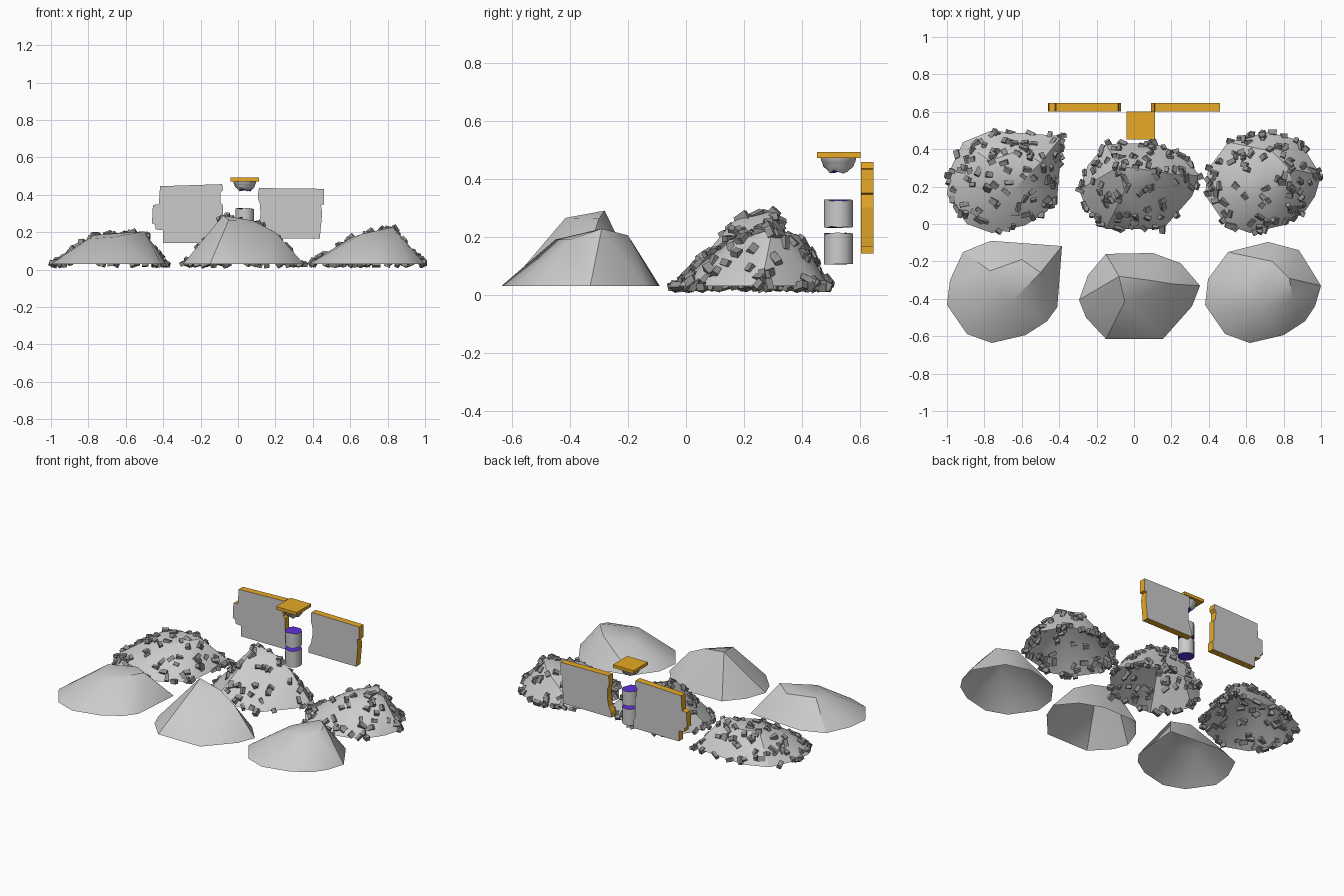
import bpy, bmesh, math, random
from mathutils import Matrix, Vector, Euler

if "Cube" in bpy.data.objects:
    bpy.data.objects.remove(bpy.data.objects["Cube"])

random.seed(7)


def material(name, r, g, b):
    m = bpy.data.materials.new(name)
    m.diffuse_color = (r, g, b, 1)
    m.use_nodes = True
    m.node_tree.nodes["Principled BSDF"].inputs["Base Color"].default_value = m.diffuse_color
    return m


GREY = material("plain_grey", 0.8, 0.8, 0.8)
ORANGE = material("orange_stone", 0.8, 0.4, 0.02)
INDIGO = material("indigo_core", 0.12, 0.03, 0.7)
ROCK = material("dark_rock", 0.28, 0.28, 0.28)


def finish(name, bm, mats=(), smooth=None):
    me = bpy.data.meshes.new(name)
    bm.to_mesh(me)
    bm.free()
    ob = bpy.data.objects.new(name, me)
    bpy.context.collection.objects.link(ob)
    for m in mats:
        me.materials.append(m)
    if smooth:
        bpy.ops.object.select_all(action='DESELECT')
        ob.select_set(True)
        bpy.context.view_layer.objects.active = ob
        bpy.ops.object.shade_smooth_by_angle(angle=math.radians(smooth))
    return ob


# Mounds: a base outline and a few summit points wrapped in a hull, open below
def mound(name, base, tops, dy):
    bm = bmesh.new()
    for x, y in base:
        bm.verts.new((x, y + dy, 0.03))
    for x, y, z in tops:
        bm.verts.new((x, y + dy, z))
    bmesh.ops.convex_hull(bm, input=bm.verts[:])
    bmesh.ops.recalc_face_normals(bm, faces=bm.faces[:])
    under = [f for f in bm.faces if all(v.co.z < 0.031 for v in f.verts)]
    bmesh.ops.delete(bm, geom=under, context='FACES')
    bmesh.ops.delete(bm, geom=[v for v in bm.verts if not v.link_faces], context='VERTS')
    return finish(name, bm, smooth=30)


# Rubble: small blocks strewn over a mound's surface and along its rim
def rubble(name, hill, count, rim):
    me = hill.data
    tris = [([me.vertices[i].co for i in p.vertices], p.normal) for p in me.polygons]
    areas = [p.area for p in me.polygons]
    low = [[me.vertices[i].co for i in e.vertices] for e in me.edges
           if all(me.vertices[i].co.z < 0.031 for i in e.vertices)]
    spots = []
    for (a, b, c), n in random.choices(tris, areas, k=count):
        u, v = random.random(), random.random()
        if u + v > 1:
            u, v = 1 - u, 1 - v
        spots.append((a + (b - a) * u + (c - a) * v, n))
    for a, b in random.choices(low, [(a - b).length for a, b in low], k=rim):
        spots.append((a.lerp(b, random.random()), Vector((0, 0, 1))))
    bm = bmesh.new()
    for p, n in spots:
        size = Matrix.Diagonal((random.uniform(.03, .05), random.uniform(.02, .03),
                                random.uniform(.02, .03), 1))
        tilt = Euler((random.uniform(-.5, .5), random.uniform(-.5, .5),
                      random.uniform(0, 6.28))).to_matrix().to_4x4()
        turn = Vector((0, 0, 1)).rotation_difference(n).to_matrix().to_4x4()
        bmesh.ops.create_cube(bm, size=1, matrix=Matrix.Translation(p) @ turn @ tilt @ size)
    for v in bm.verts:
        v.co.z = max(v.co.z, 0)
    finish(name, bm, [ROCK])


MOUNDS = {
    "left": ([(-.765, -.09), (-.385, -.118), (-.41, -.444), (-.465, -.52), (-.58, -.594),
              (-.76, -.636), (-.893, -.588), (-1, -.433), (-.984, -.30), (-.914, -.15)],
             [(-.80, -.38, .165), (-.77, -.25, .185), (-.50, -.26, .205),
              (-.60, -.19, .19), (-.66, -.42, .175)]),
    "centre": ([(-.15, -.16), (.10, -.155), (.25, -.21), (.353, -.33), (.31, -.44),
                (.155, -.615), (-.15, -.615), (-.257, -.50), (-.294, -.406), (-.246, -.273)],
               [(-.08, -.28, .29), (-.05, -.415, .265), (.08, -.30, .262), (.2, -.32, .2)]),
    "right": ([(.717, -.096), (.882, -.14), (1, -.33), (.968, -.44), (.914, -.52), (.80, -.594),
               (.62, -.636), (.487, -.588), (.38, -.433), (.396, -.294), (.503, -.15)],
              [(.83, -.29, .228), (.60, -.30, .17), (.66, -.45, .19),
               (.74, -.20, .205), (.85, -.40, .19)]),
}
for side, (base, tops) in MOUNDS.items():
    mound("front_mound_" + side, base, tops, 0)
    hill = mound("back_mound_" + side, base, tops, 0.588)
    rubble("rubble_" + side, hill, 78, 18)


# Broken column: stacked rings with ragged ends and indigo break surfaces
def drum(name, rings, sides=12, cx=0.036, cy=0.525):
    bm = bmesh.new()
    loops = []
    for r, z, rough in rings:
        loops.append([bm.verts.new((cx + r * math.cos(i * math.tau / sides),
                                    cy + r * math.sin(i * math.tau / sides),
                                    z + random.uniform(-rough, rough)))
                      for i in range(sides)])
    for lo, hi in zip(loops, loops[1:]):
        for i in range(sides):
            j = (i + 1) % sides
            bm.faces.new((lo[i], lo[j], hi[j], hi[i]))
    for loop, (r, z, rough) in ((loops[0], rings[0]), (loops[-1], rings[-1])):
        mid = bm.verts.new((cx, cy, z))
        for i in range(sides):
            bm.faces.new((loop[i], loop[(i + 1) % sides], mid)).material_index = 1
    bmesh.ops.recalc_face_normals(bm, faces=bm.faces[:])
    finish(name, bm, [GREY, INDIGO], 35)


drum("column_lower", [(.05, .105, .001), (.05, .212, .003)])
drum("column_upper", [(.05, .233, .004), (.05, .328, .006)])
drum("column_capital", [(.034, .424, .007), (.052, .442, .003), (.056, .456, 0),
                        (.058, .458, 0), (.062, .474, 0)])


# Column cap slab
bm = bmesh.new()
bmesh.ops.create_cube(bm, size=1, matrix=Matrix.Translation((.036, .526, .482))
                      @ Matrix.Diagonal((.15, .15, .02, 1)))
finish("column_cap", bm, [ORANGE])


# Wall fragments: ragged outline with grey faces and orange broken edges
def wall(name, outline, y0=0.602, y1=0.646):
    bm = bmesh.new()
    front = [bm.verts.new((x, y0, z)) for x, z in outline]
    back = [bm.verts.new((x, y1, z)) for x, z in outline]
    bm.faces.new(front)
    bm.faces.new(back[::-1])
    for i in range(len(outline)):
        j = (i + 1) % len(outline)
        bm.faces.new((front[i], back[i], back[j], front[j])).material_index = 1
    bmesh.ops.recalc_face_normals(bm, faces=bm.faces[:])
    finish(name, bm, [GREY, ORANGE])


wall("wall_left", [(-.417, .446), (-.085, .457), (-.08, .425), (-.095, .41), (-.092, .355),
                   (-.08, .345), (-.08, .21), (-.07, .195), (-.072, .142), (-.40, .142),
                   (-.40, .21), (-.44, .215), (-.442, .24), (-.46, .248),
                   (-.455, .345), (-.423, .35)])
wall("wall_right", [(.112, .436), (.46, .432), (.46, .35), (.444, .345), (.45, .30),
                    (.437, .166), (.09, .166), (.092, .20), (.108, .23), (.12, .29),
                    (.118, .35), (.108, .375), (.108, .41)])
